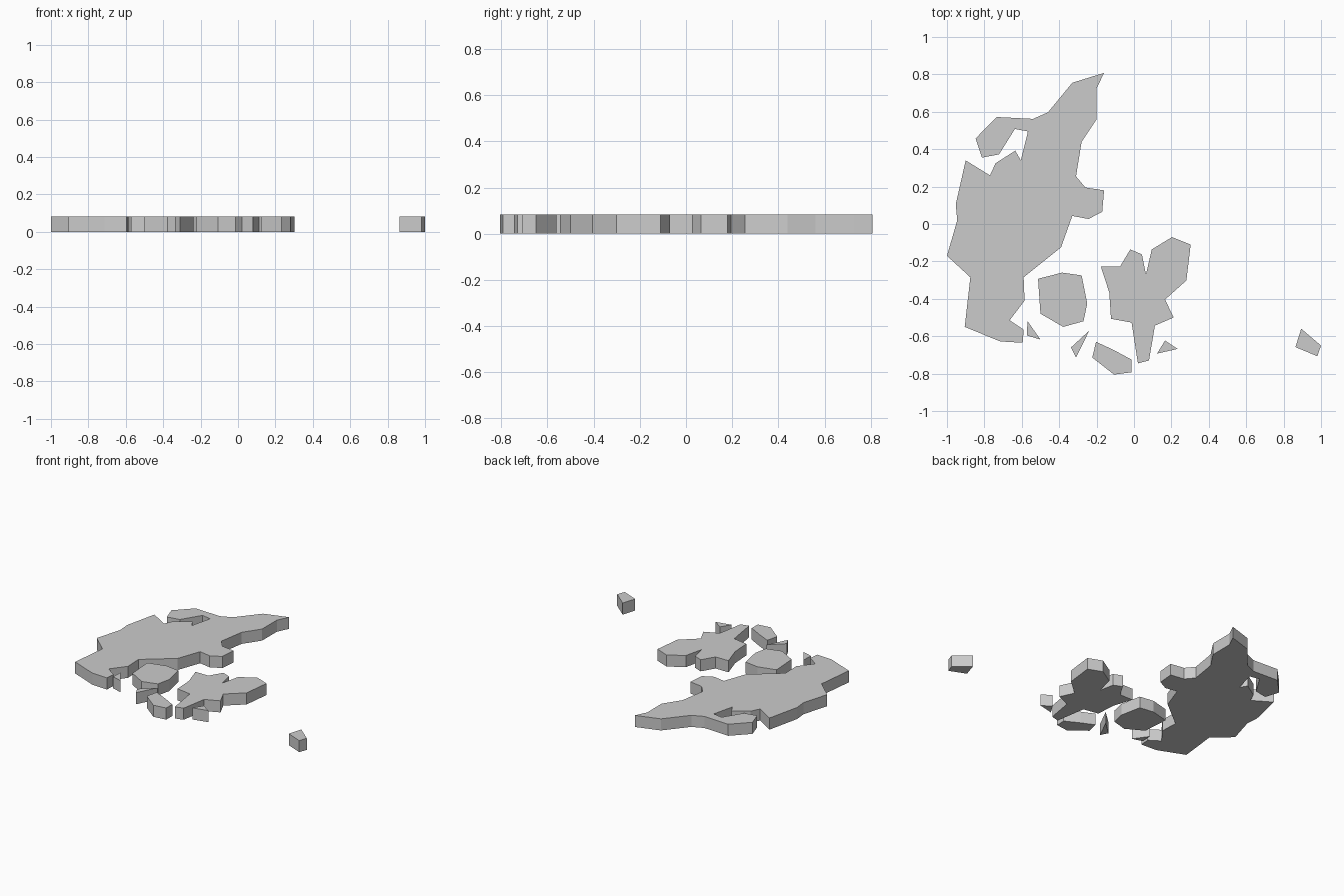
import bpy, bmesh

HEIGHT = 0.083


def slab(name, outline):
    """Extrude a flat outline into a slab standing on the ground."""
    bm = bmesh.new()
    face = bm.faces.new([bm.verts.new((x, y, 0)) for x, y in outline])
    top = bmesh.ops.extrude_face_region(bm, geom=[face], use_keep_orig=True)
    verts = [g for g in top["geom"] if isinstance(g, bmesh.types.BMVert)]
    bmesh.ops.translate(bm, verts=verts, vec=(0, 0, HEIGHT))
    bmesh.ops.recalc_face_normals(bm, faces=bm.faces)
    mesh = bpy.data.meshes.new(name)
    bm.to_mesh(mesh)
    bm.free()
    obj = bpy.data.objects.new(name, mesh)
    bpy.context.collection.objects.link(obj)
    return obj


# Large western peninsula with the hooked inlet
slab("mainland", [
    (-.16, .808), (-.2, .725), (-.2, .56), (-.28, .44), (-.31, .255), (-.26, .195),
    (-.16, .18), (-.17, .065), (-.243, .027), (-.33, .043), (-.39, -.125), (-.59, -.285),
    (-.585, -.41), (-.665, -.515), (-.59, -.565), (-.595, -.635), (-.715, -.628),
    (-.905, -.55), (-.875, -.285), (-1, -.17), (-.945, .02), (-.953, .105), (-.9, .34),
    (-.77, .26), (-.74, .325), (-.635, .392), (-.605, .34), (-.567, .495), (-.637, .508),
    (-.722, .372), (-.813, .355), (-.847, .457), (-.735, .572), (-.54, .562),
    (-.46, .597), (-.33, .755)])

# Rounded middle island
slab("middle_island", [
    (-.513, -.293), (-.385, -.26), (-.28, -.275), (-.25, -.425), (-.27, -.52),
    (-.378, -.55), (-.5, -.48)])

# Jagged eastern island
slab("east_island", [
    (-.177, -.228), (-.075, -.228), (-.02, -.136), (.042, -.162), (.064, -.27),
    (.095, -.136), (.203, -.07), (.303, -.11), (.28, -.302), (.166, -.404), (.212, -.5),
    (.112, -.543), (.08, -.73), (.021, -.745), (-.013, -.527), (-.123, -.507),
    (-.132, -.367)])

# Small southern islands
slab("southwest_islet", [(-.57, -.518), (-.5, -.618), (-.572, -.596)])
slab("long_islet", [(-.239, -.57), (-.31, -.713), (-.337, -.66)])
slab("south_island", [
    (-.203, -.63), (-.112, -.672), (-.013, -.725), (-.014, -.793), (-.107, -.805),
    (-.223, -.714)])
slab("southeast_islet", [(.166, -.623), (.233, -.668), (.123, -.693)])

# Remote island far to the east
slab("remote_island", [(.894, -.56), (1, -.65), (.98, -.707), (.863, -.658)])
